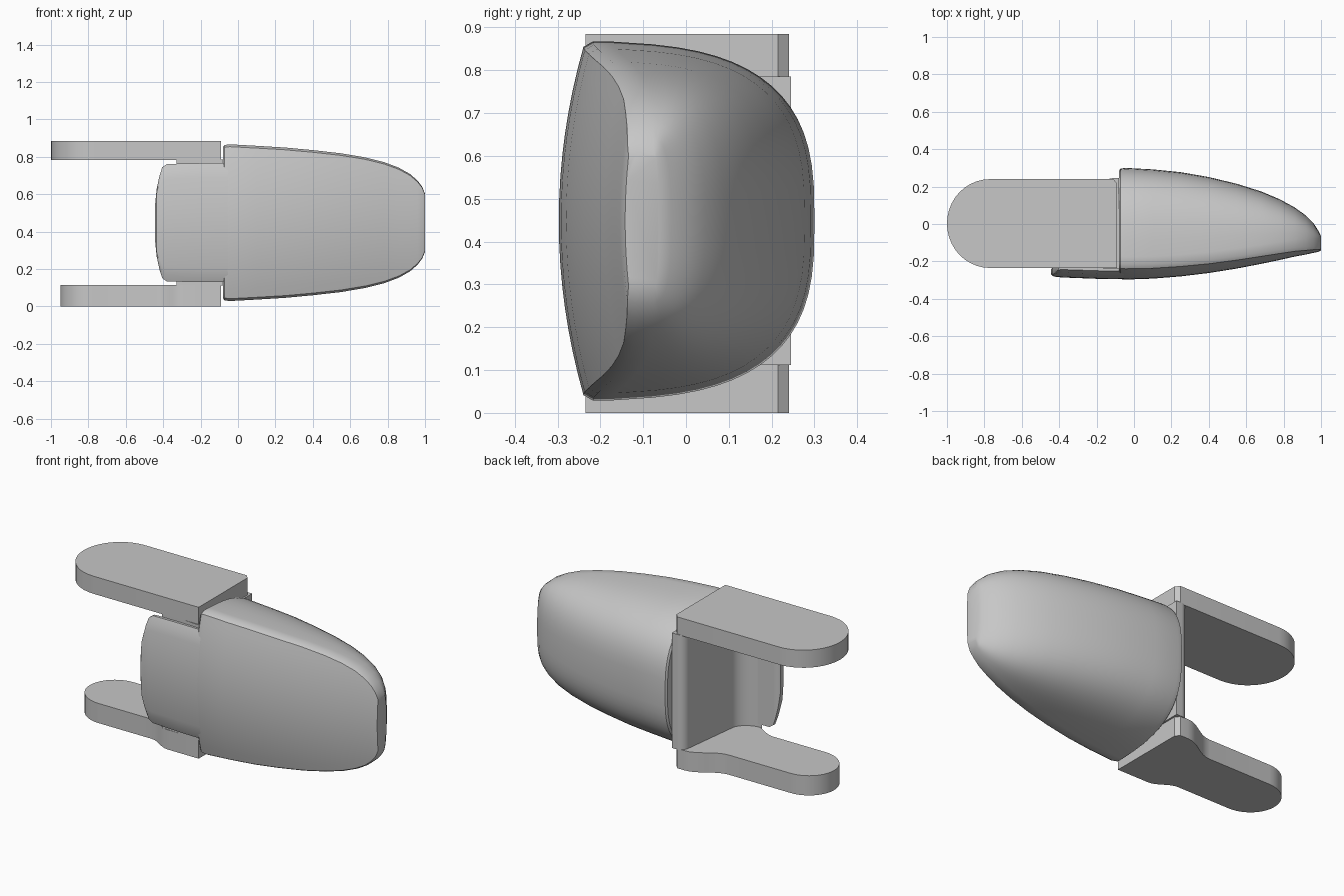
import bpy, bmesh, math
from mathutils import Vector

cube = bpy.data.objects.get("Cube")
if cube:
    bpy.data.objects.remove(cube, do_unlink=True)

MID = 0.448  # height of the symmetry plane

grey = bpy.data.materials.new("plain grey")
grey.use_nodes = True
grey.diffuse_color = (0.57, 0.57, 0.57, 1)
grey.node_tree.nodes["Principled BSDF"].inputs["Base Color"].default_value = grey.diffuse_color


def finish(name, bm, angle=35):
    bmesh.ops.recalc_face_normals(bm, faces=bm.faces)
    mesh = bpy.data.meshes.new(name)
    bm.to_mesh(mesh)
    bm.free()
    mesh.materials.append(grey)
    obj = bpy.data.objects.new(name, mesh)
    bpy.context.collection.objects.link(obj)
    bpy.ops.object.select_all(action="DESELECT")
    obj.select_set(True)
    bpy.context.view_layer.objects.active = obj
    bpy.ops.object.shade_smooth_by_angle(angle=math.radians(angle))


def loft(name, rings):
    bm = bmesh.new()
    loops = [[bm.verts.new(p) for p in ring] for ring in rings]
    n = len(loops[0])
    for a, b in zip(loops, loops[1:]):
        for i in range(n):
            j = (i + 1) % n
            bm.faces.new((a[i], a[j], b[j], b[i]))
    bm.faces.new(loops[0])
    bm.faces.new(loops[-1])
    finish(name, bm)


def extrude(name, outline, z0, z1):
    bm = bmesh.new()
    face = bm.faces.new([bm.verts.new((x, y, z0)) for x, y in outline])
    new = bmesh.ops.extrude_face_region(bm, geom=[face])["geom"]
    bmesh.ops.translate(bm, vec=(0, 0, z1 - z0),
                        verts=[v for v in new if isinstance(v, bmesh.types.BMVert)])
    finish(name, bm)


def bow(z):
    # backward curve of the front face away from its middle line
    return 0.06 * (z / 0.415) ** 2


def shell_ring(x, h, front, back):
    ring = []
    for i in range(17):  # bowed front
        z = h * 0.97 * (i / 8 - 1)
        ring.append(Vector((x, front + bow(z), MID + z)))
    edge = front + bow(h)
    side = edge + 0.06
    depth = max(back - side, 0.01)
    ring.append(Vector((x, edge + 0.018, MID + h)))  # rim band
    for i in range(33):  # rounded back, its walls leaning inwards
        a = math.pi * i / 32
        t = math.sin(a) ** 0.68
        z = h * math.copysign(abs(math.cos(a)) ** 0.68, math.cos(a)) * (1 - 0.06 * t)
        ring.append(Vector((x, side + depth * t, MID + z)))
    ring.append(Vector((x, edge + 0.018, MID - h)))
    return ring


# Tapered shell: x, half height, front y, back y
stations = [
    (-0.08, 0.405, -0.285, 0.285), (-0.072, 0.415, -0.293, 0.296),
    (-0.045, 0.419, -0.297, 0.3), (0.1, 0.411, -0.292, 0.292),
    (0.25, 0.402, -0.28, 0.277), (0.4, 0.388, -0.262, 0.251),
    (0.55, 0.371, -0.238, 0.215), (0.68, 0.349, -0.213, 0.174),
    (0.78, 0.324, -0.192, 0.132), (0.86, 0.294, -0.174, 0.088),
    (0.92, 0.26, -0.163, 0.045), (0.96, 0.225, -0.154, 0.004),
    (0.985, 0.192, -0.149, -0.035), (1.0, 0.155, -0.142, -0.068),
]
loft("tapered_shell", [shell_ring(*s) for s in stations])


# Front plate reaching past the shell, flat on its inner side
def plate_ring(x, h, front, back):
    steps = [h * (i / 8 - 1) for i in range(17)]
    ring = [Vector((x, front + bow(z) + (0.008 if abs(z) == h else 0), MID + z)) for z in steps]
    return ring + [Vector((x, back, MID + z)) for z in reversed(steps)]


loft("front_plate", [plate_ring(*s) for s in (
    (-0.443, 0.1, -0.268, -0.24), (-0.435, 0.18, -0.278, -0.232),
    (-0.42, 0.25, -0.282, -0.228), (-0.405, 0.297, -0.284, -0.228),
    (-0.38, 0.314, -0.286, -0.228), (-0.2, 0.318, -0.293, -0.228),
    (-0.03, 0.318, -0.296, -0.228))])


def arc(cx, cy, rx, ry, start, end, n=20):
    angles = [math.radians(start + (end - start) * i / n) for i in range(n + 1)]
    return [(cx + rx * math.cos(a), cy + ry * math.sin(a)) for a in angles]


# Upper lug, full width with a round end
extrude("upper_lug",
        [(-0.09, -0.235), (-0.09, 0.215), (-0.11, 0.24)]
        + arc(-0.77, 0.0025, 0.23, 0.2375, 90, 270), 0.782, 0.885)


# Lower lug, narrowed by an S curve behind its base
def ease(x0, y0, x1, y1, n=8):
    return [(x0 + (x1 - x0) * i / n,
             y0 + (y1 - y0) * (1 - math.cos(math.pi * i / n)) / 2) for i in range(n + 1)]


extrude("lower_lug",
        [(-0.09, -0.235), (-0.09, 0.215), (-0.11, 0.24)]
        + ease(-0.16, 0.24, -0.38, 0.15)
        + arc(-0.78, -0.012, 0.17, 0.162, 90, 270)
        + ease(-0.44, -0.174, -0.29, -0.235), 0.0, 0.115)

# Web between the lugs: rounded back edge, slanted wall, fillet into the plate
extrude("web_block",
        [(-0.08, -0.24), (-0.08, 0.245)]
        + arc(-0.115, 0.195, 0.045, 0.05, 90, 180, 8)
        + arc(-0.33, -0.13, 0.13, 0.1, 0, -90, 10), 0.112, 0.785)
